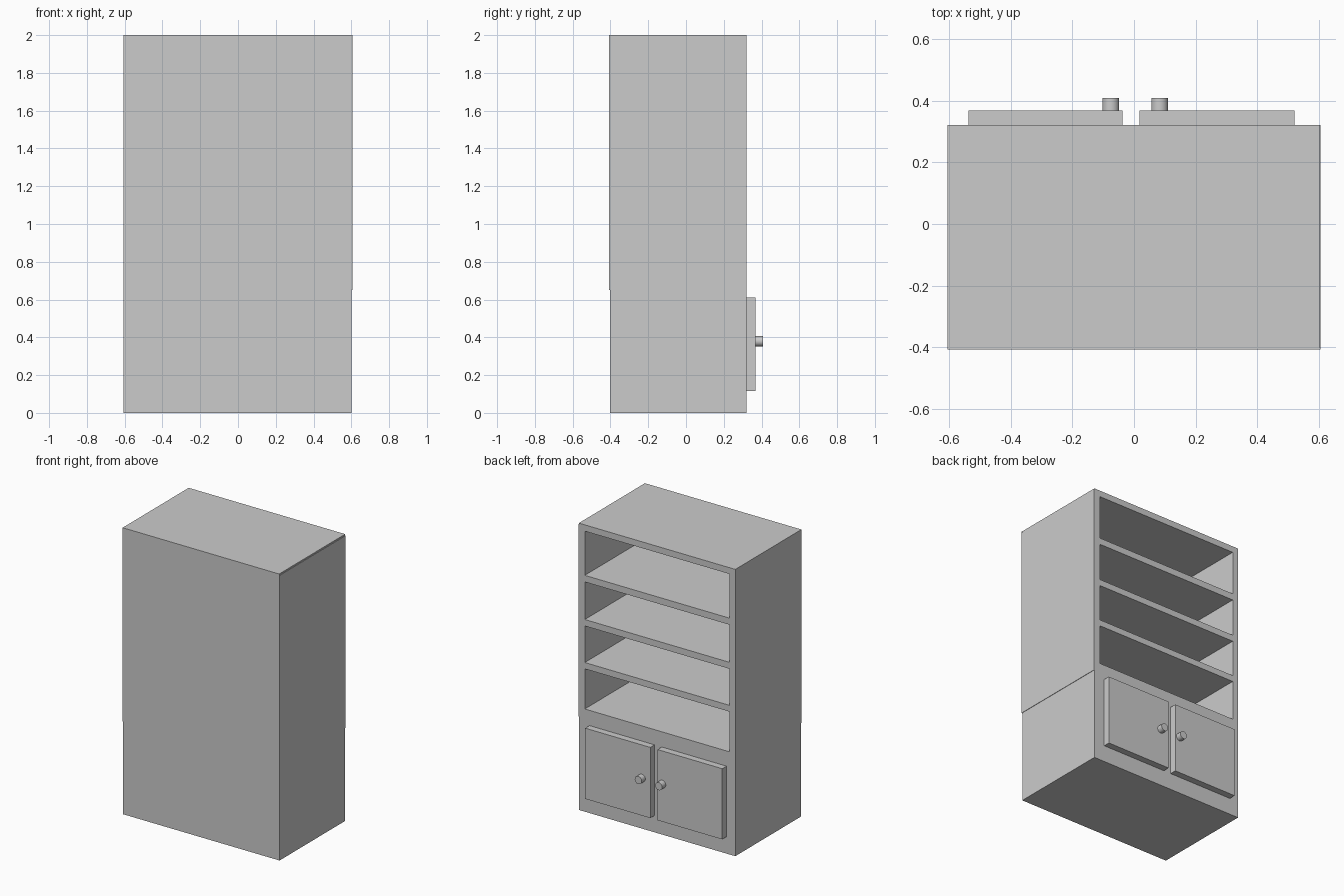
import bpy, bmesh, math
from mathutils import Matrix, Vector

if "Cube" in bpy.data.objects:
    bpy.data.objects.remove(bpy.data.objects["Cube"])


def finish(bm, name):
    bmesh.ops.recalc_face_normals(bm, faces=bm.faces)
    me = bpy.data.meshes.new(name)
    bm.to_mesh(me)
    bm.free()
    ob = bpy.data.objects.new(name, me)
    bpy.context.collection.objects.link(ob)
    return ob


def box(name, x0, x1, y0, y1, z0, z1):
    bm = bmesh.new()
    size = Vector((x1 - x0, y1 - y0, z1 - z0))
    mid = Vector((x0 + x1, y0 + y1, z0 + z1)) / 2
    bmesh.ops.create_cube(bm, size=1, matrix=Matrix.Translation(mid) @ Matrix.Diagonal(size).to_4x4())
    return finish(bm, name)


def knob(name, x, z, y0, y1, r):
    bm = bmesh.new()
    m = Matrix.Translation((x, (y0 + y1) / 2, z)) @ Matrix.Rotation(math.pi / 2, 4, 'X')
    bmesh.ops.create_cone(bm, cap_ends=True, segments=32, radius1=r, radius2=r, depth=y1 - y0, matrix=m)
    ob = finish(bm, name)
    bpy.ops.object.select_all(action='DESELECT')
    ob.select_set(True)
    bpy.context.view_layer.objects.active = ob
    bpy.ops.object.shade_smooth_by_angle()


BACK, FACE = -0.402, 0.321

# carcass: face frame grid with four openings, extruded through the depth
xs = [-0.605, -0.561, 0.556, 0.602]
zs = [0, 0.716, 0.996, 1.04, 1.295, 1.34, 1.602, 1.648, 1.956, 2.0]
bm = bmesh.new()
grid = [[bm.verts.new((x, BACK, z)) for z in zs] for x in xs]
for i in range(3):
    for j in range(len(zs) - 1):
        if i == 1 and j % 2 == 1:      # shelf opening
            continue
        bm.faces.new((grid[i][j], grid[i + 1][j], grid[i + 1][j + 1], grid[i][j + 1]))
ext = bmesh.ops.extrude_face_region(bm, geom=bm.faces[:], use_keep_orig=True)
moved = [g for g in ext['geom'] if isinstance(g, bmesh.types.BMVert)]
bmesh.ops.translate(bm, verts=moved, vec=(0, FACE - BACK, 0))
bmesh.ops.dissolve_limit(bm, angle_limit=0.01, verts=bm.verts[:], edges=bm.edges[:])
finish(bm, "bookcase_carcass")

# thin cladding around the shelf section
box("back_panel", -0.605, 0.605, -0.407, BACK, 0.65, 2.0)
box("side_panel", 0.602, 0.605, BACK, FACE, 0.65, 1.99)

# cupboard doors and knobs
for side, x0, x1, kx in (("left", -0.537, -0.038, -0.075), ("right", 0.018, 0.52, 0.083)):
    box(side + "_door", x0, x1, FACE, 0.368, 0.117, 0.61)
    knob(side + "_knob", kx, 0.379, 0.368, 0.408, 0.027)
